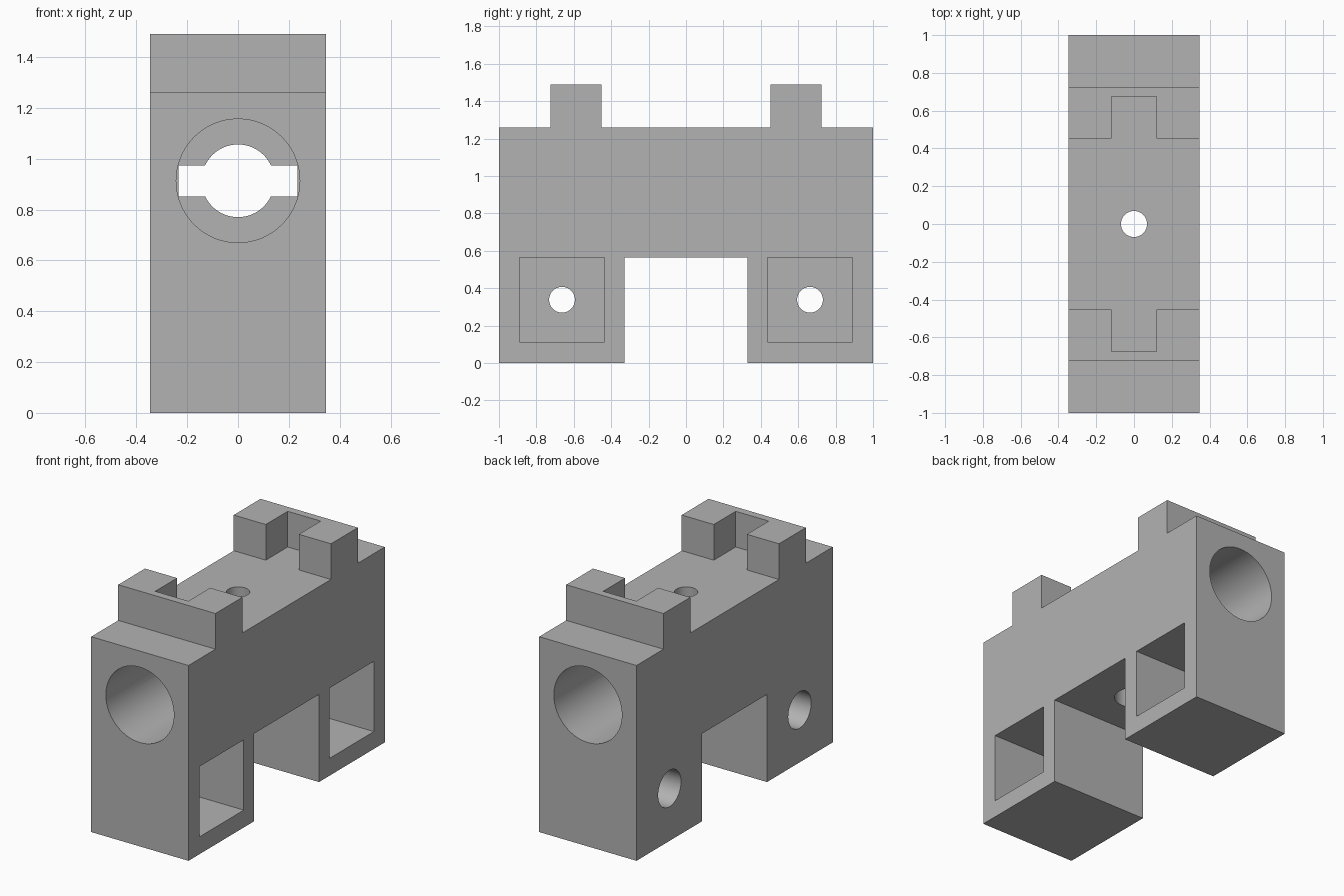
import bpy
import bmesh
from math import pi
from mathutils import Matrix

default_cube = bpy.data.objects.get("Cube")
if default_cube:
    bpy.data.objects.remove(default_cube, do_unlink=True)

# Overall sizes
HALF_W, HALF_L = 0.347, 1.0
BRIDGE_Z, DECK_Z, TAB_Z = 0.565, 1.26, 1.49
LEG_Y, TAB_IN, TAB_OUT = 0.33, 0.452, 0.725
BORE_Z, BORE_R = 0.913, 0.243
SCREW_Y, SCREW_Z, SCREW_R, HEAD_R = 0.663, 0.338, 0.069, 0.117

grey = bpy.data.materials.new("plain grey")
grey.use_nodes = True
colour = (0.45, 0.45, 0.45, 1)
grey.diffuse_color = colour
grey.node_tree.nodes["Principled BSDF"].inputs["Base Color"].default_value = colour


def make_object(name, bm):
    bmesh.ops.recalc_face_normals(bm, faces=bm.faces)
    mesh = bpy.data.meshes.new(name)
    bm.to_mesh(mesh)
    bm.free()
    mesh.materials.append(grey)
    obj = bpy.data.objects.new(name, mesh)
    bpy.context.collection.objects.link(obj)
    return obj


def box(name, low, high):
    bm = bmesh.new()
    bmesh.ops.create_cube(bm, size=1)
    for v in bm.verts:
        v.co = [l + (h - l) * (c + 0.5) for l, h, c in zip(low, high, v.co)]
    return make_object(name, bm)


def rod(name, axis, radius, start, end, centre, sides=64):
    """Cylinder along an axis from start to end, through the centre point."""
    bm = bmesh.new()
    bmesh.ops.create_cone(bm, cap_ends=True, segments=sides, radius1=radius,
                          radius2=radius, depth=abs(end - start))
    turn = {"X": Matrix.Rotation(pi / 2, 4, "Y"),
            "Y": Matrix.Rotation(pi / 2, 4, "X"),
            "Z": Matrix.Identity(4)}[axis]
    spot = list(centre)
    spot["XYZ".index(axis)] = (start + end) / 2
    bmesh.ops.transform(bm, matrix=Matrix.Translation(spot) @ turn, verts=bm.verts)
    return make_object(name, bm)


# Body: stepped bridge outline, mirrored front to back and extruded sideways
half = [(LEG_Y, BRIDGE_Z), (LEG_Y, 0), (HALF_L, 0), (HALF_L, DECK_Z),
        (TAB_OUT, DECK_Z), (TAB_OUT, TAB_Z), (TAB_IN, TAB_Z), (TAB_IN, DECK_Z)]
outline = half + [(-y, z) for y, z in reversed(half)]
bm = bmesh.new()
side = bm.faces.new([bm.verts.new((-HALF_W, y, z)) for y, z in outline])
extruded = bmesh.ops.extrude_face_region(bm, geom=[side])
moved = [g for g in extruded["geom"] if isinstance(g, bmesh.types.BMVert)]
bmesh.ops.translate(bm, vec=(2 * HALF_W, 0, 0), verts=moved)
body = make_object("bridge_block", bm)

axis_point = (0, 0, BORE_Z)
cutters = [
    # Notch shared by both top tabs
    box("tab_notch", (-0.118, -0.675, DECK_Z), (0.118, 0.675, 1.7)),
    # Stepped lengthwise bore with a keyway slot through the middle
    rod("inner_bore", "Y", 0.143, -0.5, 0.5, axis_point),
    box("keyway", (-0.235, -0.34, 0.851), (0.235, 0.34, 0.973)),
    # Upright screw hole, widened under the bridge
    rod("upright_hole", "Z", SCREW_R, 0.4, 1.4, (0, 0, 0), 48),
    rod("upright_head", "Z", HEAD_R, 0.4, 0.70, (0, 0, 0), 48),
]
for s in (-1, 1):
    foot = (0, s * SCREW_Y, SCREW_Z)
    cutters += [
        rod("end_bore", "Y", BORE_R, s * 0.33, s * 1.2, axis_point, 96),
        # Foot: square pocket on one side, stepped screw hole on the other
        box("foot_pocket", (-0.063, foot[1] - 0.226, 0.112),
            (0.5, foot[1] + 0.226, BRIDGE_Z)),
        rod("foot_hole", "X", SCREW_R, -0.5, 0.1, foot, 48),
        rod("foot_head", "X", HEAD_R, -0.5, -0.175, foot, 48),
    ]

# Cut every hole, then drop the cutters
bpy.context.view_layer.objects.active = body
for cutter in cutters:
    cutter.hide_render = True
    mod = body.modifiers.new("cut", "BOOLEAN")
    mod.operation = "DIFFERENCE"
    mod.solver = "EXACT"
    mod.object = cutter
    bpy.ops.object.modifier_apply(modifier=mod.name)
    bpy.data.objects.remove(cutter, do_unlink=True)

# Round holes smooth, edges sharp
bpy.ops.object.select_all(action="DESELECT")
body.select_set(True)
bpy.ops.object.shade_smooth_by_angle(angle=pi / 6)
